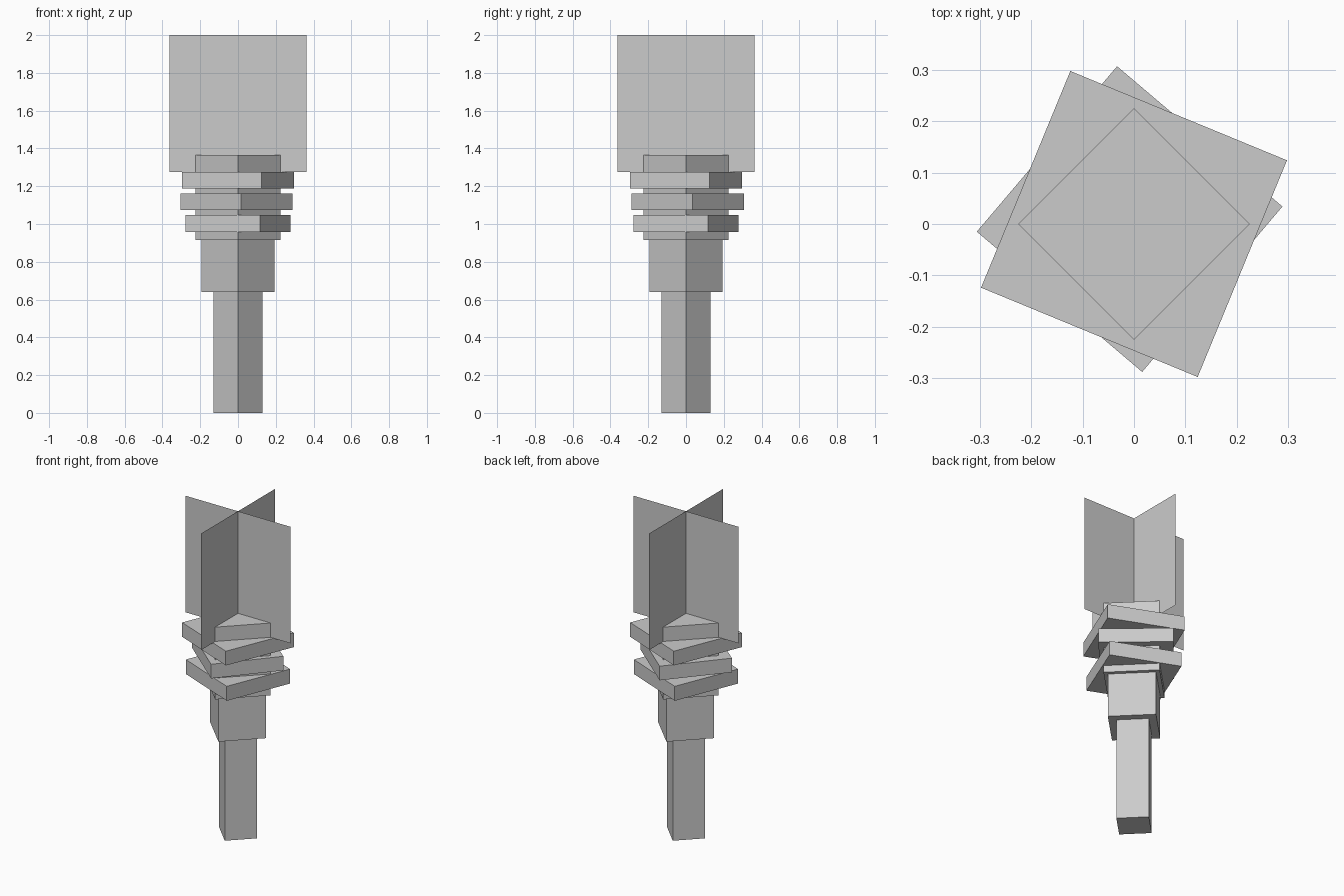
import bpy
import bmesh
from math import pi, radians
from mathutils import Matrix

cube = bpy.data.objects.get("Cube")
if cube:
    bpy.data.objects.remove(cube, do_unlink=True)

# One plain grey for everything
GREY = (0.6, 0.6, 0.6, 1.0)
grey = bpy.data.materials.new("plain_grey")
grey.use_nodes = True
grey.diffuse_color = GREY
grey.node_tree.nodes["Principled BSDF"].inputs["Base Color"].default_value = GREY


def finish(name, bm):
    mesh = bpy.data.meshes.new(name)
    bm.to_mesh(mesh)
    bm.free()
    mesh.materials.append(grey)
    obj = bpy.data.objects.new(name, mesh)
    bpy.context.collection.objects.link(obj)
    return obj


def square_block(name, radius, bottom, top, turn=0.0, centre=(0, 0)):
    """Square prism; radius reaches its corners, turn is the corner angle from +x."""
    bm = bmesh.new()
    place = (Matrix.Translation((*centre, (bottom + top) / 2))
             @ Matrix.Rotation(radians(turn), 4, "Z"))
    bmesh.ops.create_cone(bm, cap_ends=True, segments=4, radius1=radius,
                          radius2=radius, depth=top - bottom, matrix=place)
    return finish(name, bm)


def flame_sheet(name, turn):
    """Upright square sheet without thickness."""
    size, bottom = 0.725, 1.275
    bm = bmesh.new()
    place = (Matrix.Translation((0, 0, bottom + size / 2))
             @ Matrix.Rotation(turn, 4, "Z") @ Matrix.Rotation(pi / 2, 4, "X"))
    bmesh.ops.create_grid(bm, x_segments=1, y_segments=1, size=size / 2, matrix=place)
    return finish(name, bm)


# Stacked shaft, corners on the axes
square_block("handle", 0.13, 0, 0.64)
square_block("collar", 0.193, 0.64, 0.915)
square_block("head_core", 0.225, 0.915, 1.365)

# Twisted wrapping slabs around the head
square_block("lower_wrap", 0.301, 0.958, 1.048, 22.8)
square_block("middle_wrap", 0.298, 1.074, 1.162, 4.7, (-0.0085, 0.0095))
square_block("upper_wrap", 0.322, 1.187, 1.276, 22.6)

# Crossed flame sheets
flame_sheet("flame_sheet_across", 0)
flame_sheet("flame_sheet_along", pi / 2)
